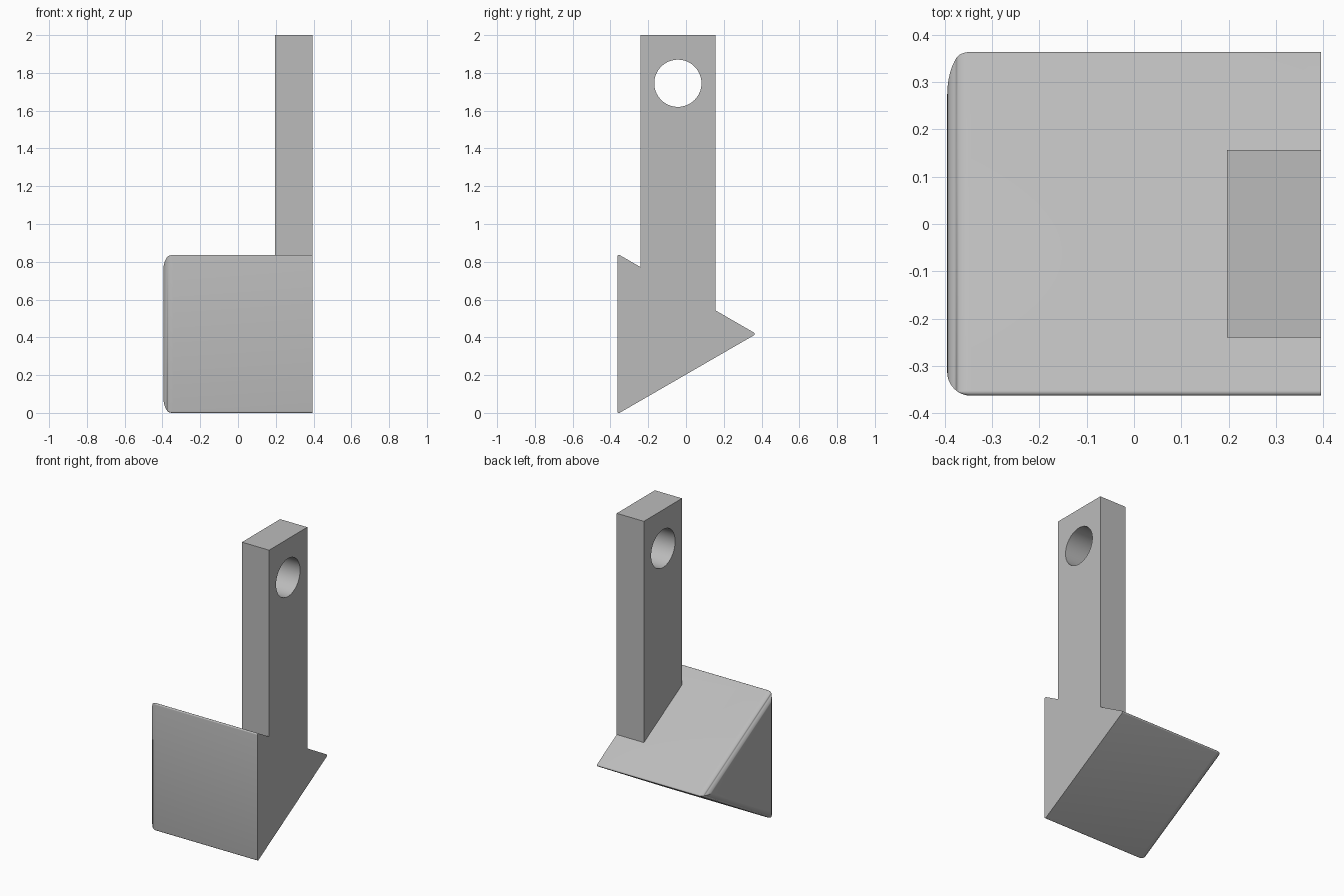
import bpy, bmesh, math
from mathutils import Vector

if "Cube" in bpy.data.objects:
    bpy.data.objects.remove(bpy.data.objects["Cube"])

grey = bpy.data.materials.new("plain_grey")
grey.use_nodes = True
COLOUR = (0.5, 0.5, 0.5, 1)
grey.diffuse_color = COLOUR
grey.node_tree.nodes["Principled BSDF"].inputs["Base Color"].default_value = COLOUR

HALF = 0.395                    # half the width
MID_Y, MID_Z = -0.118, 0.418    # centre of the triangular section
INRADIUS, TIP, FILLET = 0.245, 0.008, 0.05


def add_object(name, bm):
    bmesh.ops.recalc_face_normals(bm, faces=bm.faces)
    mesh = bpy.data.meshes.new(name)
    bm.to_mesh(mesh)
    bm.free()
    mesh.materials.append(grey)
    obj = bpy.data.objects.new(name, mesh)
    bpy.context.collection.objects.link(obj)
    return obj


def section(bm, x, inset):
    """Triangular ring with rounded tips, shrunk evenly by the inset."""
    radius = max(TIP - inset, 0)
    reach = 2 * (INRADIUS - inset - radius)
    ring = []
    for corner in range(3):
        middle = math.radians(120 * corner)
        for step in range(7):
            a = middle + math.radians(-60 + 20 * step)
            ring.append(bm.verts.new((
                x,
                MID_Y + reach * math.cos(middle) + radius * math.cos(a),
                MID_Z + reach * math.sin(middle) + radius * math.sin(a))))
    return ring


def boolean(target, tool, operation):
    mod = target.modifiers.new(operation.lower(), "BOOLEAN")
    mod.operation, mod.object, mod.solver = operation, tool, "EXACT"
    bpy.ops.object.select_all(action="DESELECT")
    target.select_set(True)
    bpy.context.view_layer.objects.active = target
    bpy.ops.object.modifier_apply(modifier=mod.name)
    bpy.data.objects.remove(tool)


# Wedge: triangular prism with a fillet around its right end
bm = bmesh.new()
rings = [section(bm, HALF, 0)]
for i in range(13):
    t = math.radians(90 * i / 12)
    rings.append(section(bm, -HALF + FILLET * (1 - math.sin(t)),
                         FILLET * (1 - math.cos(t))))
for a, b in zip(rings, rings[1:]):
    for i in range(len(a)):
        j = (i + 1) % len(a)
        bm.faces.new((a[i], a[j], b[j], b[i]))
bm.faces.new(rings[0])
bm.faces.new(rings[-1])
bmesh.ops.remove_doubles(bm, verts=bm.verts, dist=0.00001)
body = add_object("wedge_with_post", bm)

# Upright post, sunk into the wedge
bm = bmesh.new()
bmesh.ops.create_cube(bm, size=1)
low, high = Vector((0.197, -0.24, 0.45)), Vector((HALF, 0.157, 2))
for v in bm.verts:
    v.co = [(l + h) / 2 + c * (h - l) for l, h, c in zip(low, high, v.co)]
post = add_object("post", bm)

# Round hole through the post
bpy.ops.mesh.primitive_cylinder_add(vertices=64, radius=0.125, depth=0.6,
                                    location=(0.3, -0.043, 1.745),
                                    rotation=(0, math.pi / 2, 0))
cutter = bpy.context.object
cutter.name = "hole_cutter"
cutter.data.materials.append(grey)
boolean(post, cutter, "DIFFERENCE")
boolean(body, post, "UNION")

bpy.ops.object.shade_smooth_by_angle(angle=math.radians(30))
